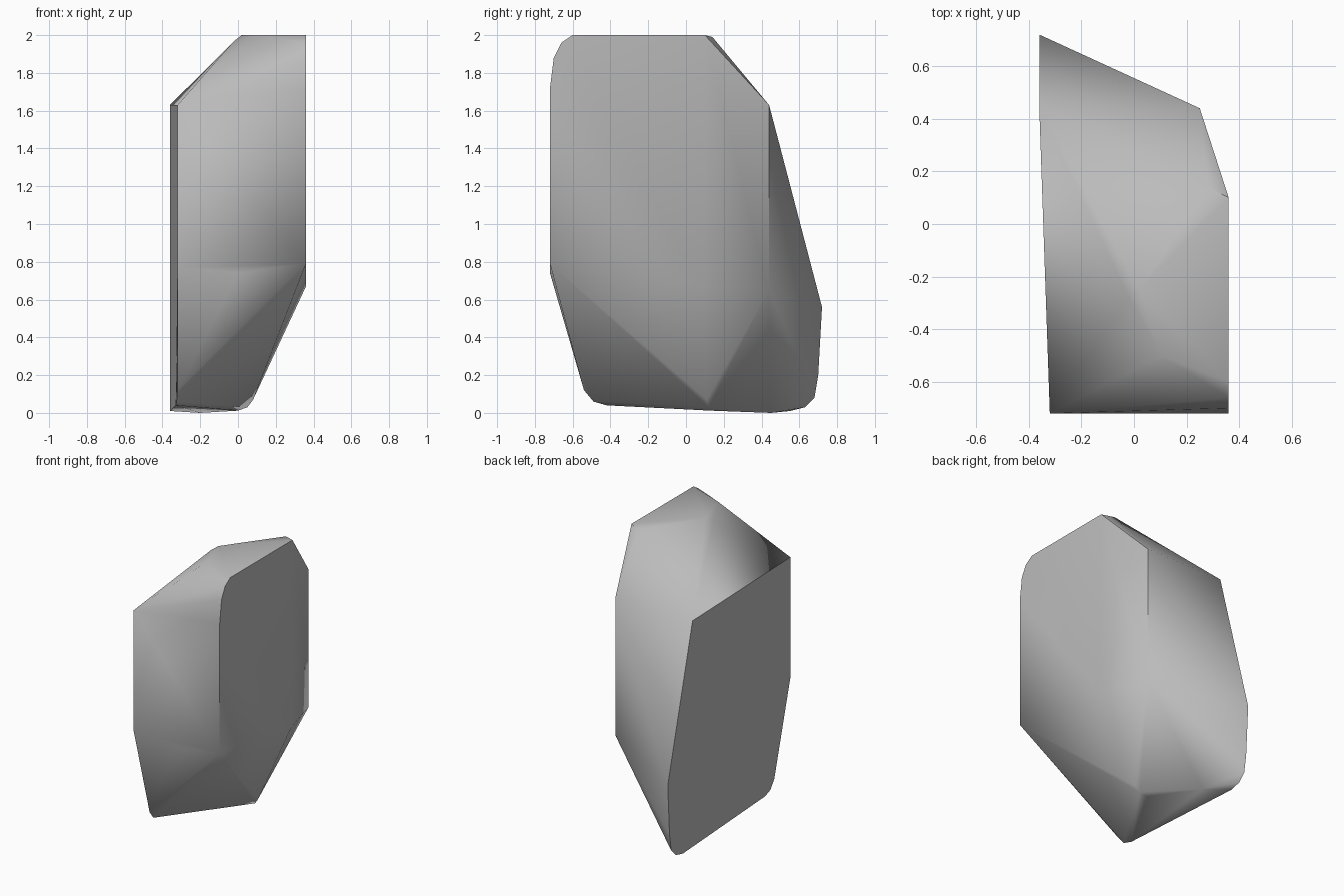
import bpy
import bmesh
import math

cube = bpy.data.objects.get("Cube")
if cube:
    bpy.data.objects.remove(cube, do_unlink=True)

stone = bpy.data.materials.new("stone_grey")
stone.use_nodes = True
GREY = (0.5, 0.5, 0.5, 1.0)
stone.diffuse_color = GREY
stone.node_tree.nodes["Principled BSDF"].inputs["Base Color"].default_value = GREY

# Corners of the faceted rock, grouped by region
crown = [(0.36, 0.10, 2.0), (0.36, -0.60, 2.0), (0.28, 0.14, 1.99),
         (0.02, -0.25, 2.0), (-0.02, -0.28, 1.97), (0.10, -0.50, 2.0)]
front_shoulder = [(0.36, -0.66, 1.96), (0.36, -0.70, 1.88), (0.36, -0.72, 1.72)]
upper_ring = [(-0.36, 0.44, 1.63), (-0.32, -0.72, 1.63), (0.25, 0.44, 1.63)]
lower_ring = [(0.36, -0.72, 0.79), (0.36, 0.09, 0.67), (0.25, 0.44, 0.65),
              (-0.36, 0.72, 0.56), (-0.32, -0.72, 0.77), (0, -0.72, 0.74)]
base_front = [(-0.32, -0.54, 0.12), (-0.325, -0.49, 0.06), (-0.33, -0.42, 0.04)]
base_side = [(0.08, 0.11, 0.07), (0.05, 0.12, 0.03), (0, 0.13, 0.012)]
base_back = [(-0.36, 0.70, 0.20), (-0.36, 0.68, 0.08), (-0.36, 0.63, 0.03),
             (-0.36, 0.55, 0.01), (-0.20, 0.45, 0)]

# Wrap the corners in a closed faceted shell
bm = bmesh.new()
for group in (crown, front_shoulder, upper_ring, lower_ring,
              base_front, base_side, base_back):
    for corner in group:
        bm.verts.new(corner)
hull = bmesh.ops.convex_hull(bm, input=bm.verts)
loose = [v for v in bm.verts if not v.link_faces]
bmesh.ops.delete(bm, geom=loose, context='VERTS')
bmesh.ops.recalc_face_normals(bm, faces=bm.faces)

mesh = bpy.data.meshes.new("rock")
bm.to_mesh(mesh)
bm.free()
mesh.materials.append(stone)
rock = bpy.data.objects.new("rock", mesh)
bpy.context.collection.objects.link(rock)

# Soft facets with crisp main edges
bpy.ops.object.select_all(action='DESELECT')
rock.select_set(True)
bpy.context.view_layer.objects.active = rock
bpy.ops.object.shade_smooth_by_angle(angle=math.radians(42))
